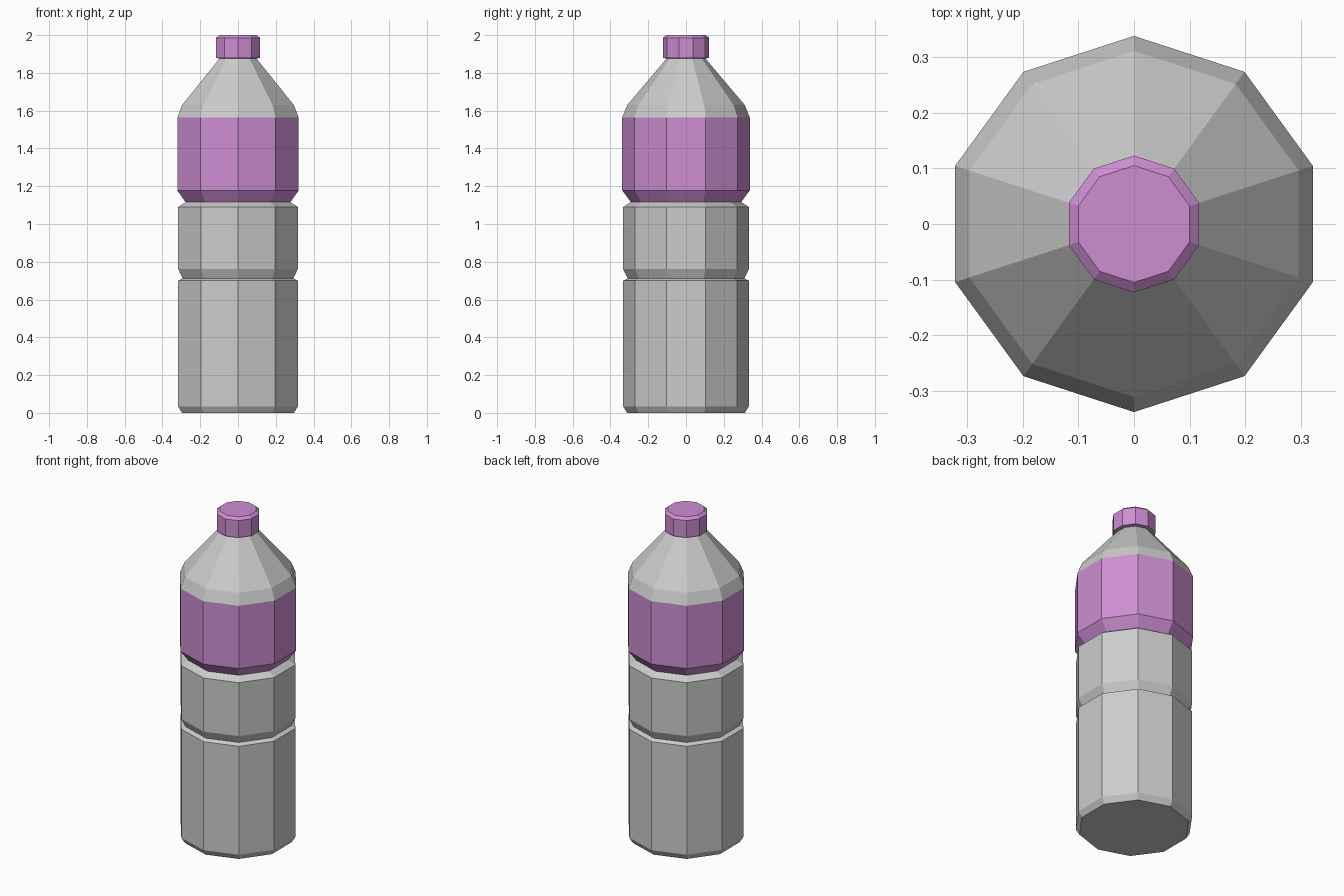
import bpy, bmesh
from math import sin, cos, pi

if "Cube" in bpy.data.objects:
    bpy.data.objects.remove(bpy.data.objects["Cube"])

SIDES = 10


def lathe(name, profile, cap_bottom=False, cap_top=False, mat=None):
    """Ten-sided flat-shaded turned part from (radius, height) points, bottom to top."""
    bm = bmesh.new()
    rings = []
    for r, z in profile:
        rings.append([bm.verts.new((r * cos(pi / 2 + 2 * pi * i / SIDES),
                                    r * sin(pi / 2 + 2 * pi * i / SIDES), z))
                      for i in range(SIDES)])
    for lo, hi in zip(rings, rings[1:]):
        for i in range(SIDES):
            j = (i + 1) % SIDES
            bm.faces.new((lo[i], lo[j], hi[j], hi[i]))
    if cap_bottom:
        bm.faces.new(rings[0][::-1])
    if cap_top:
        bm.faces.new(rings[-1])
    me = bpy.data.meshes.new(name)
    bm.to_mesh(me)
    bm.free()
    if mat:
        me.materials.append(mat)
    ob = bpy.data.objects.new(name, me)
    bpy.context.collection.objects.link(ob)
    return ob


pink = bpy.data.materials.new("pink")
pink.diffuse_color = (0.62, 0.27, 0.65, 1)
pink.use_nodes = True
pink.node_tree.nodes["Principled BSDF"].inputs["Base Color"].default_value = pink.diffuse_color

# Lower body with chamfered foot and two pinched grooves
lathe("lower_body", [(0.312, 0), (0.333, 0.035), (0.333, 0.70), (0.308, 0.712),
                     (0.333, 0.762), (0.333, 1.09), (0.292, 1.116)], cap_bottom=True)

# Label band, tapering into the upper groove
lathe("label", [(0.292, 1.116), (0.338, 1.178), (0.338, 1.563)], mat=pink)

# Shoulder narrowing to the neck
lathe("shoulder", [(0.338, 1.563), (0.311, 1.63), (0.103, 1.876)])

# Screw cap with chamfered rims
lathe("cap", [(0.103, 1.876), (0.123, 1.88), (0.123, 1.985), (0.105, 2.0)],
      cap_top=True, mat=pink)
